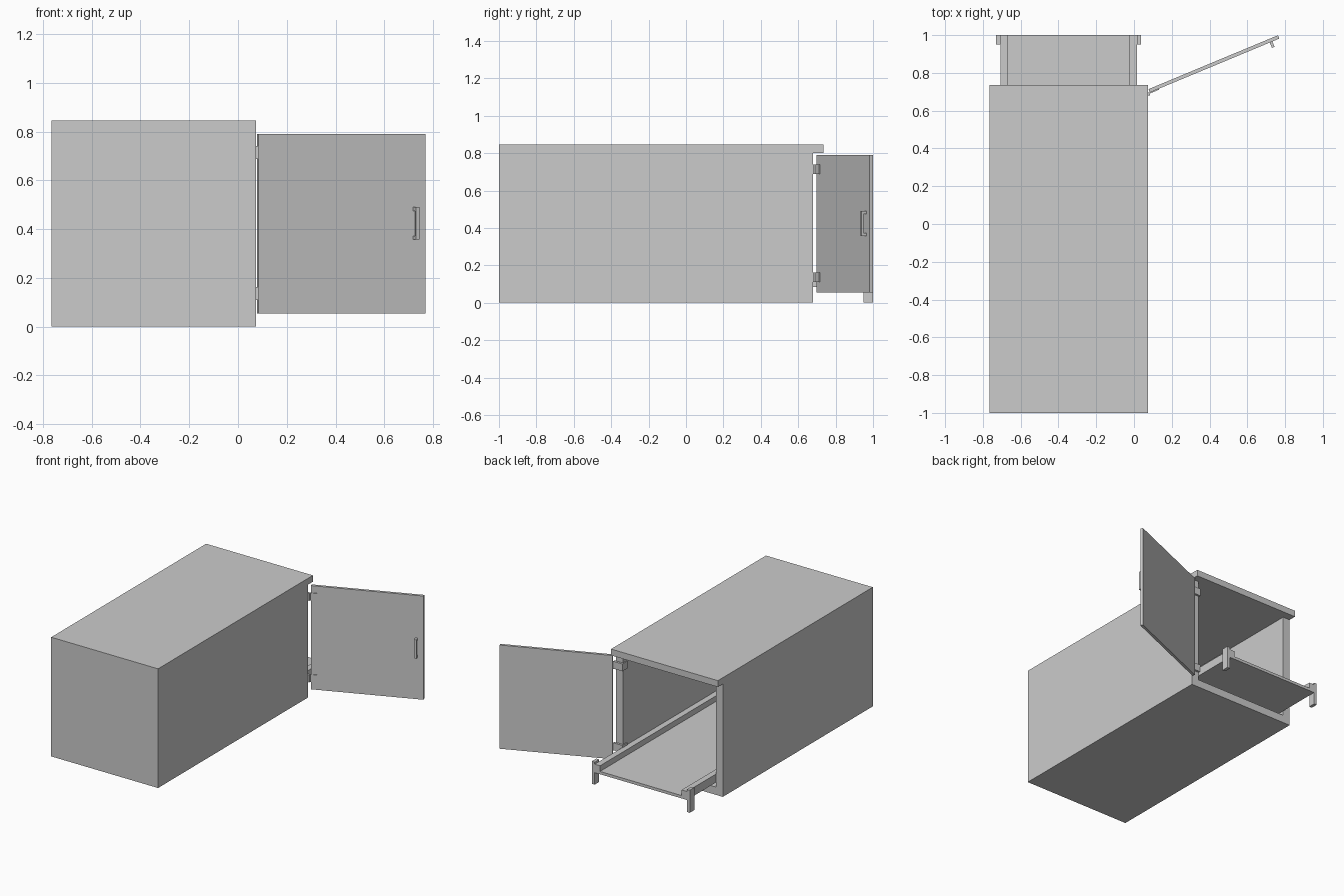
import bpy, bmesh, math
from mathutils import Matrix

if "Cube" in bpy.data.objects:
    bpy.data.objects.remove(bpy.data.objects["Cube"])


def box(name, x, y, z, matrix=None):
    """Box from (min, max) ranges, optionally placed by a matrix."""
    bm = bmesh.new()
    bmesh.ops.create_cube(bm, size=1)
    for v in bm.verts:
        v.co = [r[0] + (c + 0.5) * (r[1] - r[0]) for r, c in zip((x, y, z), v.co)]
    mesh = bpy.data.meshes.new(name)
    bm.to_mesh(mesh)
    bm.free()
    ob = bpy.data.objects.new(name, mesh)
    bpy.context.collection.objects.link(ob)
    if matrix:
        ob.matrix_world = matrix
    return ob


# Cabinet body: open-backed shell with an overhanging top
X0, X1, YB, H, T = -0.765, 0.073, 0.68, 0.845, 0.055
box("cabinet_top", (X0, X1), (-1, 0.735), (0.8, H))
box("cabinet_floor", (X0, X1), (-1, YB), (0, T))
box("closed_end_wall", (X0, X1), (-1, -1 + T), (T, 0.8))
box("left_wall", (X0, X0 + T), (-1 + T, YB), (T, 0.8))
box("right_wall", (X1 - T, X1), (-1 + T, YB), (T, 0.8))

# Sliding tray with mirrored side rails and end posts
CX = (X0 + X1) / 2
box("tray_plate", (CX - 0.33, CX + 0.33), (-0.62, 1), (0.085, 0.105))
for side, s in (("left", -1), ("right", 1)):
    def rng(a, b):
        return tuple(sorted((CX + s * a, CX + s * b)))
    box(side + "_tray_rail", rng(0.32, 0.362), (-0.62, 1), (0.085, 0.145))
    box(side + "_tray_post", rng(0.362, 0.384), (0.95, 1), (0, 0.16))

# Open door: local x runs along the door, local -y is its outer face
door = Matrix.Translation((0.077, 0.714, 0)) @ Matrix.Rotation(math.radians(22.6), 4, 'Z')
box("door_panel", (0, 0.742), (-0.019, 0), (T, 0.79), door)

# Door handle: grip bar on two feet
for i, z in enumerate((0.357, 0.475)):
    box(f"handle_foot_{i}", (0.687, 0.702), (-0.05, -0.018), (z, z + 0.015), door)
box("handle_grip", (0.687, 0.702), (-0.05, -0.039), (0.357, 0.49), door)

# Hinges: a leaf on the door and a leaf wrapped over the wall end
for i, z in enumerate((0.11, 0.688)):
    zr = (z, z + 0.052)
    box(f"hinge_door_leaf_{i}", (-0.005, 0.05), (-0.024, -0.018), zr, door)
    box(f"hinge_wall_leaf_{i}", (0.012, 0.019), (0.64, 0.69), zr)
    box(f"hinge_bridge_{i}", (0.012, 0.084), (0.679, 0.695), zr)
